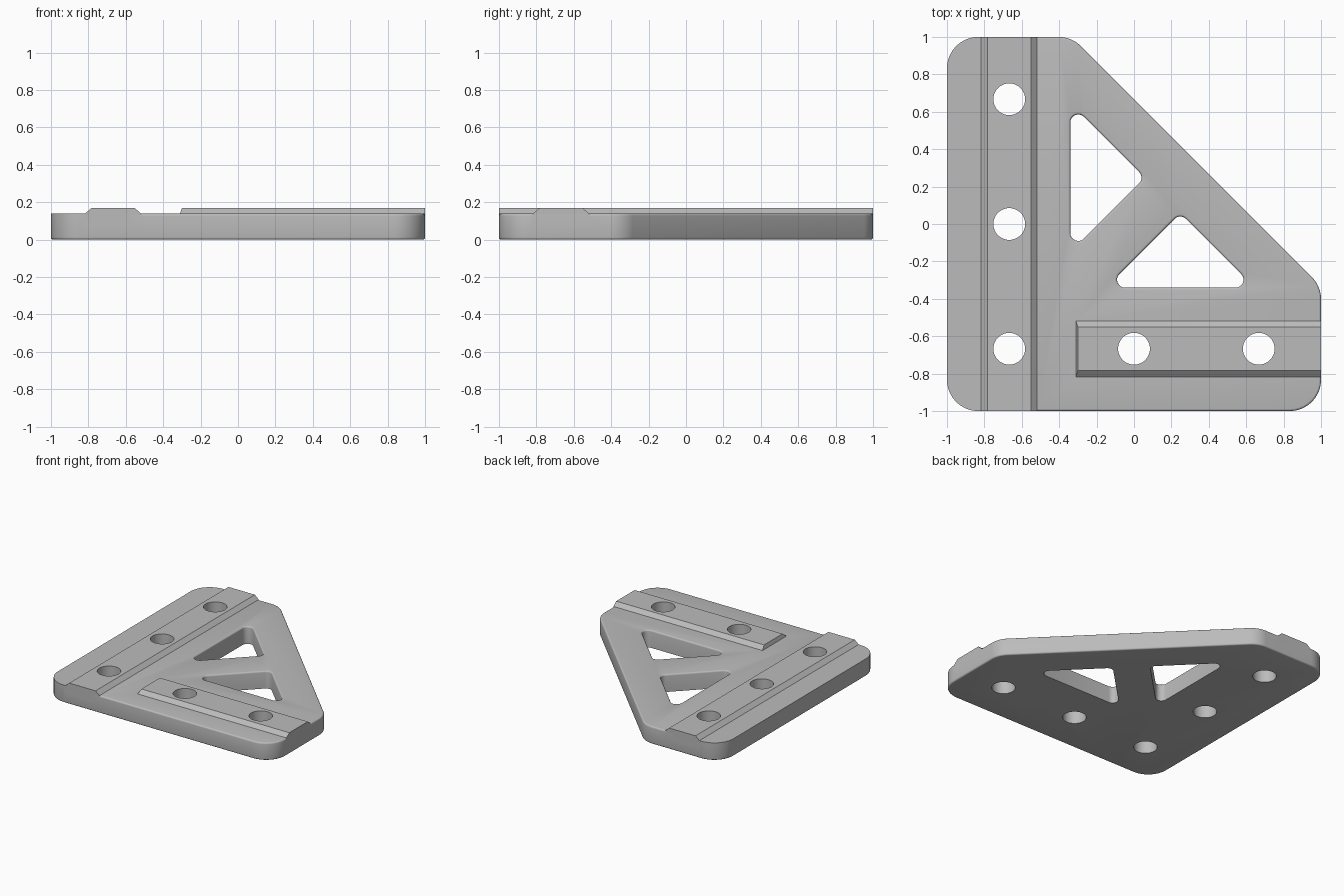
import bpy
import bmesh
from math import sin, cos, pi, radians
from mathutils import Vector

if "Cube" in bpy.data.objects:
    bpy.data.objects.remove(bpy.data.objects["Cube"])

PLATE, TOP, FILLET, HOLE_R, PITCH = 0.139, 0.168, 0.012, 0.085, 0.667
STEPS = 4

grey = bpy.data.materials.new("plain_grey")
grey.use_nodes = True
grey.diffuse_color = (0.5, 0.5, 0.5, 1)
grey.node_tree.nodes["Principled BSDF"].inputs["Base Color"].default_value = grey.diffuse_color


def rounded(corners, segments=10):
    """Anticlockwise (x, y, radius) corners -> list of (point, outward normal)."""
    out = []
    for i, (x, y, r) in enumerate(corners):
        p = Vector((x, y))
        a = (p - Vector(corners[i - 1][:2])).normalized()
        b = (Vector(corners[(i + 1) % len(corners)][:2]) - p).normalized()
        n1, n2 = Vector((a.y, -a.x)), Vector((b.y, -b.x))
        if r == 0:
            out.append((p, n1))
            continue
        bis = (n1 + n2).normalized()
        centre = p - bis * r / bis.dot(n1)
        for k in range(segments + 1):
            t = k / segments
            angle = n1.angle(n2)
            n = (n1 * sin((1 - t) * angle) + n2 * sin(t * angle)) / sin(angle)
            out.append((centre + n * r, n))
    return out


def rect(x0, y0, x1, y1):
    return [Vector(c) for c in ((x0, y0), (x1, y0), (x1, y1), (x0, y1))]


def loft(name, layers):
    """Closed solid through stacked (z, points) loops."""
    bm = bmesh.new()
    rings = [[bm.verts.new((p.x, p.y, z)) for p in pts] for z, pts in layers]
    bm.faces.new(rings[0][::-1])
    bm.faces.new(rings[-1])
    for low, high in zip(rings, rings[1:]):
        for i in range(len(low)):
            j = (i + 1) % len(low)
            bm.faces.new((low[i], low[j], high[j], high[i]))
    mesh = bpy.data.meshes.new(name)
    bm.to_mesh(mesh)
    bm.free()
    obj = bpy.data.objects.new(name, mesh)
    mesh.materials.append(grey)
    bpy.context.collection.objects.link(obj)
    return obj


def combine(target, other, operation):
    mod = target.modifiers.new(operation.lower(), "BOOLEAN")
    mod.operation, mod.solver, mod.object = operation, "EXACT", other
    bpy.context.view_layer.objects.active = target
    bpy.ops.object.modifier_apply(modifier=mod.name)
    bpy.data.objects.remove(other)


# Fillet section: (height from the flat side, inset)
fillet = [(FILLET * (1 - cos(k * pi / 2 / STEPS)), FILLET * (1 - sin(k * pi / 2 / STEPS)))
          for k in range(STEPS + 1)]

# Plate: the top fillet stops beneath the long ridge, leaving the left strip crisp
R = 0.167
outline = rounded([(-1, -1, R), (-0.7, -1, 0), (-0.62, -1, 0), (1, -1, R), (1, -0.333, R),
                   (-0.333, 1, R), (-0.62, 1, 0), (-0.7, 1, 0), (-1, 1, R)])
layers = [(h, [p - n * d for p, n in outline]) for h, d in fillet]
layers += [(PLATE - h, [p - n * d * (p.x > -0.65) for p, n in outline])
           for h, d in reversed(fillet)]
plate = loft("corner_bracket_plate", layers)

# Raised ridges with sloped sides
LOW, HIGH, SLOPE = -0.818, -0.518, 0.034
long_base = rect(LOW, -1, HIGH, 1)
long_top = rect(LOW + SLOPE, -1, HIGH - SLOPE, 1)
short_base = rect(-0.31, LOW, 1, HIGH)
short_top = rect(-0.30, LOW + SLOPE, 1, HIGH - SLOPE)
for name, base, top in (("long_ridge", long_base, long_top),
                        ("short_ridge", short_base, short_top)):
    combine(plate, loft(name, [(0.08, base), (PLATE, base), (TOP, top)]), "UNION")

# Triangular windows, mirrored about the diagonal, with rounded top rims
first = [(-0.34, 0.645, 0.042), (-0.34, -0.15, 0.042), (0.0575, 0.2475, 0.042)]
second = [(y, x, r) for x, y, r in reversed(first)]
for corners in (first, second):
    loop = rounded(corners, 8)
    rim = [(PLATE - h, [p + n * d for p, n in loop]) for h, d in reversed(fillet)]
    cutter = loft("window_cutter", [(-0.1, rim[0][1])] + rim + [(0.3, rim[-1][1])])
    combine(plate, cutter, "DIFFERENCE")

# Bolt holes
for x, y in ((-PITCH, PITCH), (-PITCH, 0), (-PITCH, -PITCH), (0, -PITCH), (PITCH, -PITCH)):
    circle = [Vector((x + HOLE_R * cos(k * pi / 24), y + HOLE_R * sin(k * pi / 24)))
              for k in range(48)]
    combine(plate, loft("hole_cutter", [(-0.1, circle), (0.3, circle)]), "DIFFERENCE")

# Smooth the rounded walls, keep the flats crisp
bpy.ops.object.select_all(action="DESELECT")
plate.select_set(True)
bpy.context.view_layer.objects.active = plate
bpy.ops.object.shade_smooth_by_angle(angle=radians(30))
